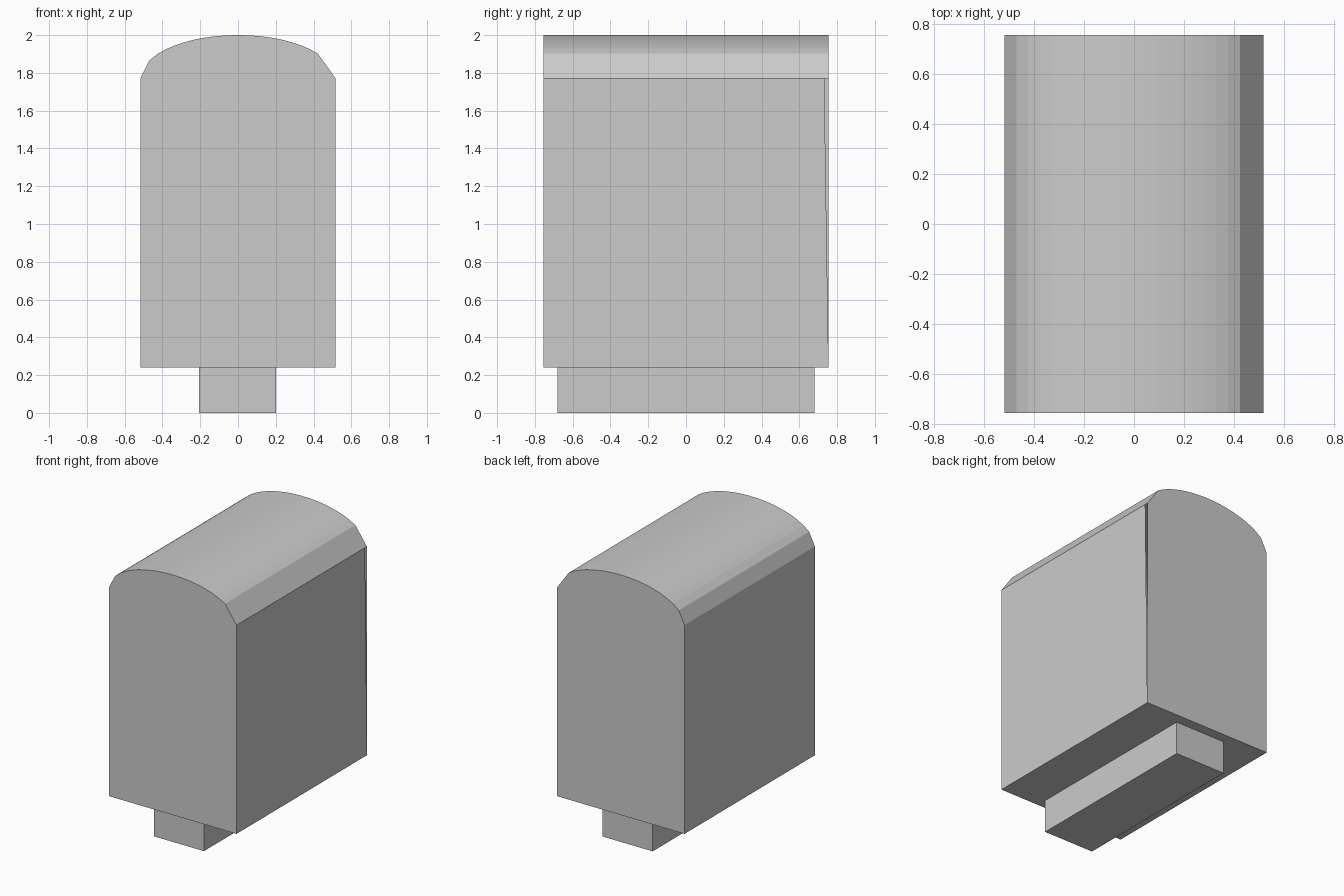
import bpy, bmesh
from math import sqrt

if "Cube" in bpy.data.objects:
    bpy.data.objects.remove(bpy.data.objects["Cube"])

HALF_W, HALF_D = 0.517, 0.755
BOTTOM, SPRING, TOP = 0.24, 1.77, 2.0


def finish(bm, name):
    mesh = bpy.data.meshes.new(name)
    bm.to_mesh(mesh)
    bm.free()
    obj = bpy.data.objects.new(name, mesh)
    bpy.context.collection.objects.link(obj)
    return obj


# Arched body: elliptical top, with one arch step left out on the right
steps = 11
arch = []
for i in range(steps, -steps - 1, -1):
    if i == steps - 1:
        continue
    t = i / steps
    arch.append((HALF_W * t, SPRING + (TOP - SPRING) * sqrt(1 - t * t)))
profile = [(-HALF_W, BOTTOM), (HALF_W, BOTTOM)] + arch

bm = bmesh.new()
front = [bm.verts.new((x, -HALF_D, z)) for x, z in profile]
back = [bm.verts.new((x, HALF_D, z)) for x, z in profile]
bm.faces.new(front)
bm.faces.new(back[::-1])
for i in range(len(profile)):
    j = (i + 1) % len(profile)
    if i == 1:
        # Right wall leaves a narrow tapering slit at its back edge
        slit = bm.verts.new((HALF_W, 0.732, SPRING))
        bm.faces.new((front[1], back[1], slit, front[2]))
    else:
        bm.faces.new((front[i], back[i], back[j], front[j]))
finish(bm, "arched_body")

# Narrow plinth under the body
bm = bmesh.new()
bmesh.ops.create_cube(bm, size=1)
bmesh.ops.scale(bm, vec=(0.406, 1.36, BOTTOM), verts=bm.verts)
bmesh.ops.translate(bm, vec=(-0.003, 0, BOTTOM / 2), verts=bm.verts)
finish(bm, "plinth")
